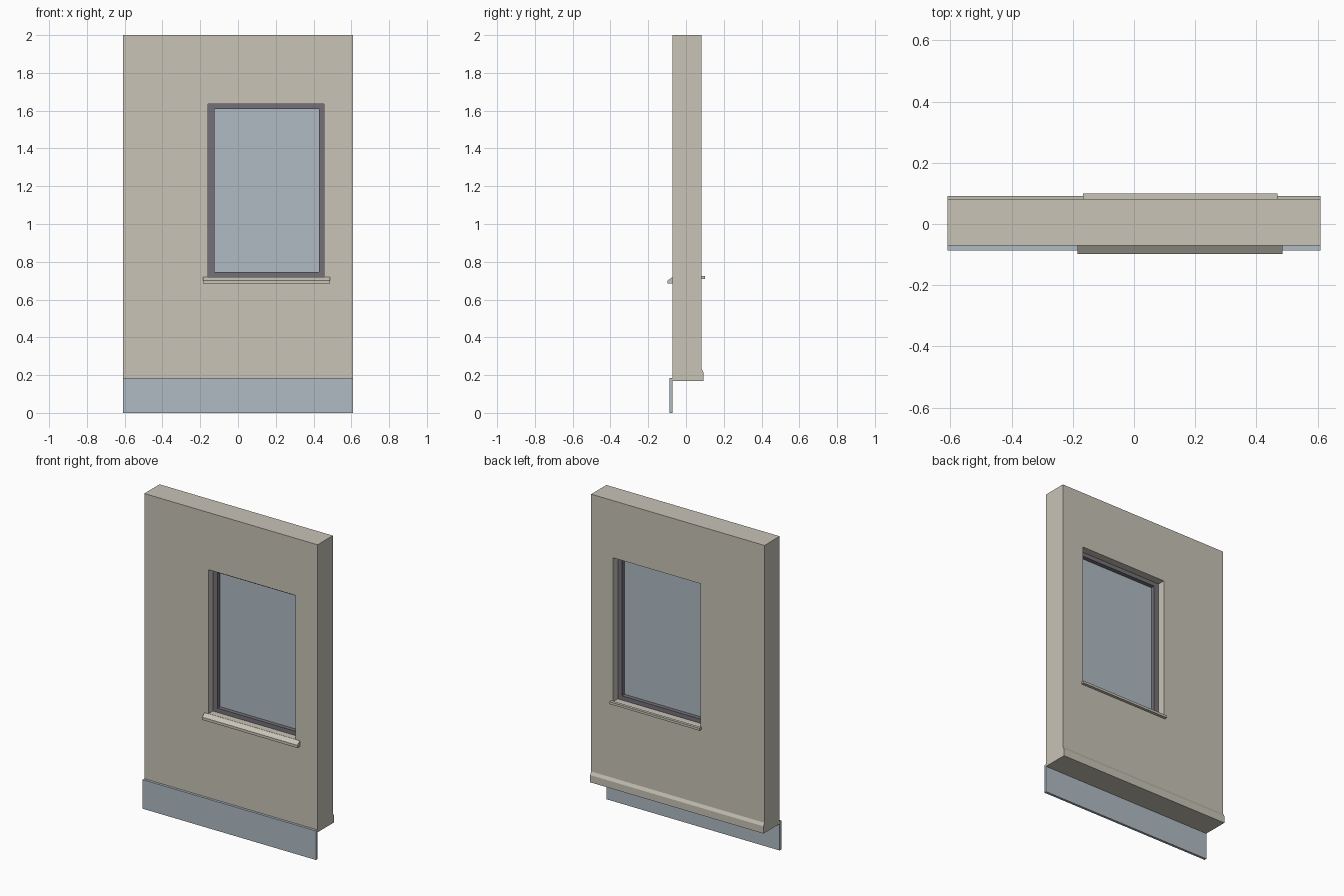
import bpy, bmesh

if "Cube" in bpy.data.objects:
    bpy.data.objects.remove(bpy.data.objects["Cube"])


def material(name, rgb):
    """Flat material from 0-255 sRGB values."""
    m = bpy.data.materials.new(name)
    lin = [((c / 255 + 0.055) / 1.055) ** 2.4 for c in rgb]
    m.diffuse_color = (*lin, 1)
    m.use_nodes = True
    m.node_tree.nodes["Principled BSDF"].inputs["Base Color"].default_value = m.diffuse_color
    return m


PLASTER = material("warm beige plaster", (200, 195, 183))
GLASS = material("pale blue grey", (176, 187, 195))
FRAME = material("dark purple grey", (116, 113, 120))


def finish(name, bm, mat):
    bmesh.ops.recalc_face_normals(bm, faces=bm.faces)
    me = bpy.data.meshes.new(name)
    bm.to_mesh(me)
    bm.free()
    me.materials.append(mat)
    ob = bpy.data.objects.new(name, me)
    bpy.context.collection.objects.link(ob)
    return ob


def extrusion(name, x0, x1, profile, mat):
    """Solid with a (y, z) profile running along x."""
    bm = bmesh.new()
    a, b = [[bm.verts.new((x, y, z)) for y, z in profile] for x in (x0, x1)]
    bm.faces.new(a)
    bm.faces.new(b)
    n = len(profile)
    for i in range(n):
        j = (i + 1) % n
        bm.faces.new((a[i], a[j], b[j], b[i]))
    return finish(name, bm, mat)


def box(name, x0, x1, y0, y1, z0, z1, mat):
    return extrusion(name, x0, x1, [(y0, z0), (y1, z0), (y1, z1), (y0, z1)], mat)


def ring(name, outer, inner, y0, y1, mat):
    """Rectangular panel with a rectangular hole; rects are (x0, x1, z0, z1)."""
    bm = bmesh.new()

    def loop(r, y):
        x0, x1, z0, z1 = r
        return [bm.verts.new((x, y, z)) for x, z in
                ((x0, z0), (x1, z0), (x1, z1), (x0, z1))]

    loops = [loop(outer, y0), loop(inner, y0), loop(inner, y1), loop(outer, y1)]
    for k in range(4):
        p, q = loops[k], loops[(k + 1) % 4]
        for i in range(4):
            j = (i + 1) % 4
            bm.faces.new((p[i], p[j], q[j], q[i]))
    return finish(name, bm, mat)


W = 0.61                                # half width of the wall
FRONT, BACK = -0.071, 0.082             # wall faces
OPENING = (-0.158, 0.456, 0.72, 1.636)
PANE = (-0.125, 0.428, 0.747, 1.61)

# Wall with window opening
ring("wall", (-W, W, 0.17, 2.0), OPENING, FRONT, BACK, PLASTER)

# Window frame and glass
ring("window_frame", OPENING, PANE, -0.028, 0.034, FRAME)
x0, x1, z0, z1 = PANE
box("window_glass", x0, x1, -0.002, 0.008, z0, z1, GLASS)

# Sloped outer sill and thin inner sill
extrusion("outer_sill", -0.185, 0.486,
          [(FRONT, 0.684), (-0.098, 0.684), (-0.098, 0.701), (FRONT, 0.719)], PLASTER)
box("inner_sill", -0.166, 0.469, BACK, 0.1, 0.709, 0.724, PLASTER)

# Skirting board with chamfered top on the inside
extrusion("skirting_board", -W, W,
          [(BACK, 0.17), (0.092, 0.17), (0.092, 0.216), (BACK, 0.235)], PLASTER)

# Plinth plate hanging below the outside face
box("plinth_plate", -W, W, -0.087, FRONT, 0.0, 0.185, GLASS)
